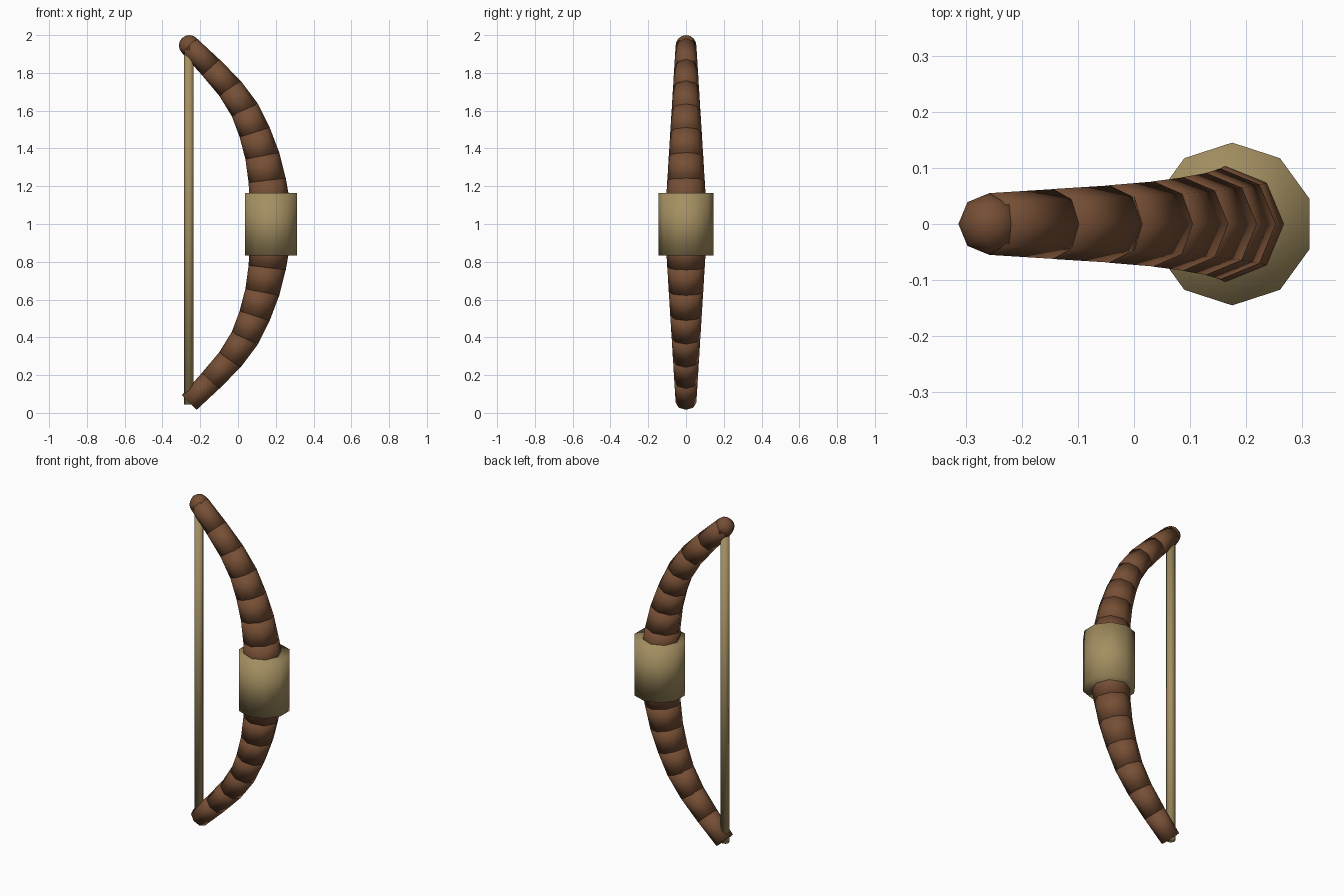
import bpy
import math

if "Cube" in bpy.data.objects:
    bpy.data.objects.remove(bpy.data.objects["Cube"])


def make_material(name, rgb):
    mat = bpy.data.materials.new(name)
    mat.use_nodes = True
    mat.diffuse_color = (*rgb, 1)
    mat.node_tree.nodes["Principled BSDF"].inputs["Base Color"].default_value = (*rgb, 1)
    return mat


wood = make_material("brown wood", (0.18, 0.077, 0.035))
tan = make_material("tan cord", (0.37, 0.275, 0.12))


def finish(name, mat):
    obj = bpy.context.object
    obj.name = name
    obj.data.materials.append(mat)
    bpy.ops.object.shade_smooth()
    return obj


def rod(name, start, end, r1, r2, sides, mat, overlap=0.0):
    """Tapered closed rod between two (x, z) points in the plane y = 0."""
    dx, dz = end[0] - start[0], end[1] - start[1]
    bpy.ops.mesh.primitive_cone_add(
        vertices=sides, radius1=r1, radius2=r2,
        depth=math.hypot(dx, dz) + overlap,
        location=((start[0] + end[0]) / 2, 0, (start[1] + end[1]) / 2),
        rotation=(0, math.atan2(dx, dz), 0))
    return finish(name, mat)


# Half of the limb curve: (x, height above the middle), mirrored for the lower limb
curve = [(0.17, 0), (0.17, 0.1), (0.155, 0.225), (0.13, 0.355), (0.09, 0.48),
         (0.038, 0.6), (-0.04, 0.715), (-0.14, 0.825), (-0.258, 0.945)]


def radius(h):
    return 0.107 - 0.052 * max(0, h - 0.1) / 0.845


# Limbs made of short overlapping tapered segments
for side, sign in (("upper", 1), ("lower", -1)):
    for i, (a, b) in enumerate(zip(curve, curve[1:])):
        last = i == len(curve) - 2
        rod(f"{side}_limb_segment_{i + 1}", (a[0], 1 + sign * a[1]), (b[0], 1 + sign * b[1]),
            radius(a[1]), radius(b[1]), 8, wood, 0.0 if last else 0.012)

# Rounded upper tip
bpy.ops.mesh.primitive_uv_sphere_add(segments=8, ring_count=8, radius=0.055,
                                     location=(-0.258, 0, 1.945))
finish("upper_tip", wood)

# Grip sleeve and bowstring
rod("grip", (0.175, 0.833), (0.175, 1.163), 0.145, 0.145, 10, tan)
rod("bowstring", (-0.26, 0.045), (-0.26, 1.945), 0.025, 0.025, 8, tan)
